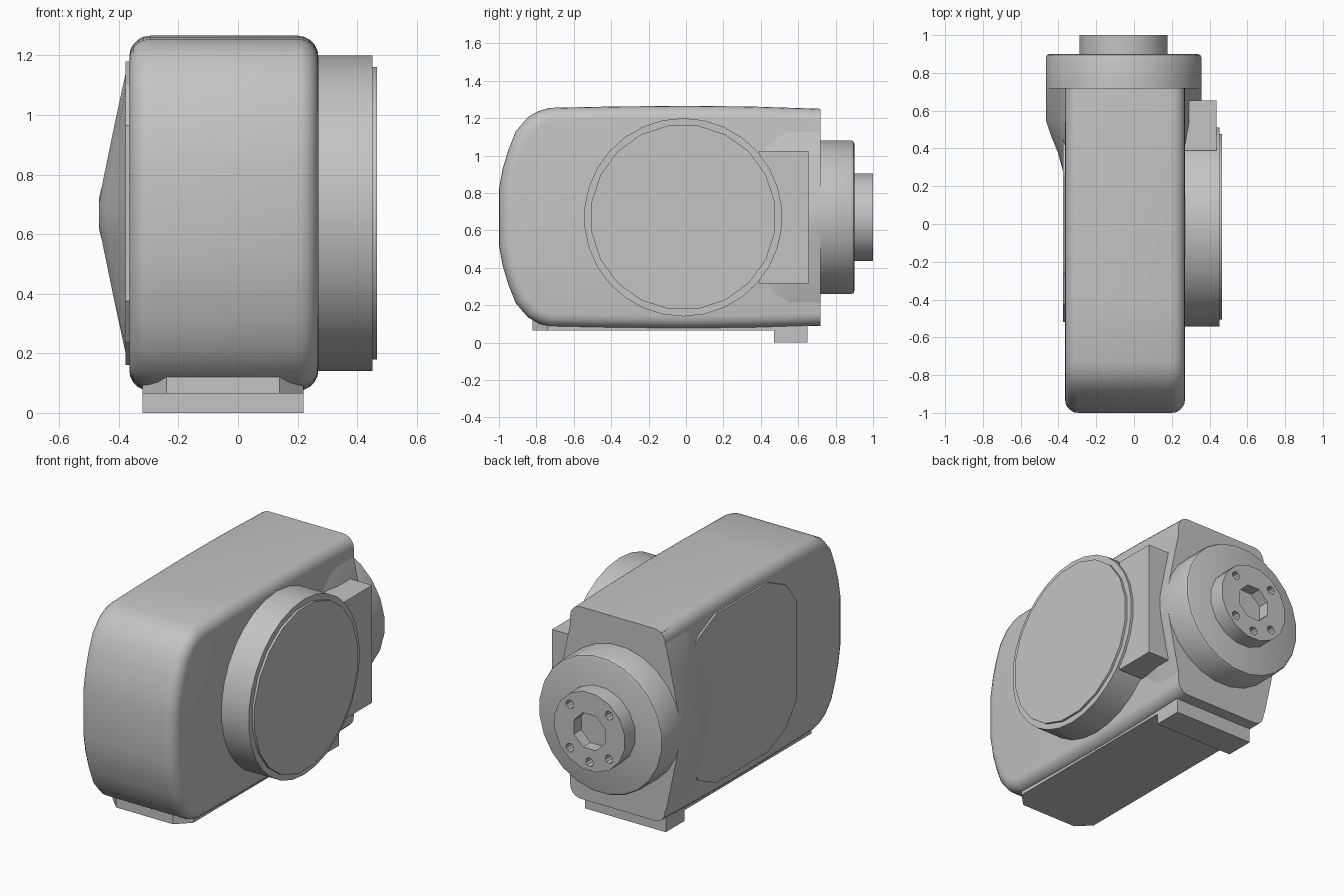
import bpy, bmesh, math

cube = bpy.data.objects.get("Cube")
if cube:
    bpy.data.objects.remove(cube, do_unlink=True)

grey = bpy.data.materials.new("plain_grey")
grey.use_nodes = True
tone = (0.55, 0.55, 0.55, 1)
grey.diffuse_color = tone
grey.node_tree.nodes["Principled BSDF"].inputs["Base Color"].default_value = tone

CX, CZ = -0.055, 0.67   # axis of the rear coupling
PLACE = {"x": lambda u, v, d: (d, u, v),
         "y": lambda u, v, d: (u, d, v),
         "z": lambda u, v, d: (u, v, d)}


def loft(name, rings, bevel=0, segments=3, bevel_rule=None):
    """Skin a list of equal-sized rings and cap both ends."""
    bm = bmesh.new()
    loops = [[bm.verts.new(p) for p in ring] for ring in rings]
    n = len(loops[0])
    for a, b in zip(loops, loops[1:]):
        for i in range(n):
            j = (i + 1) % n
            bm.faces.new((a[i], a[j], b[j], b[i]))
    bm.faces.new(loops[0])
    bm.faces.new(loops[-1])
    bmesh.ops.recalc_face_normals(bm, faces=bm.faces)
    if bevel:
        edges = [e for e in bm.edges if bevel_rule(e)]
        bmesh.ops.bevel(bm, geom=edges, offset=bevel, segments=segments,
                        profile=0.5, affect="EDGES", clamp_overlap=False)
        bmesh.ops.recalc_face_normals(bm, faces=bm.faces)
    mesh = bpy.data.meshes.new(name)
    bm.to_mesh(mesh)
    bm.free()
    mesh.materials.append(grey)
    ob = bpy.data.objects.new(name, mesh)
    bpy.context.collection.objects.link(ob)
    return ob


def prism(name, outline, axis, start, end, **kw):
    return loft(name, [[PLACE[axis](u, v, d) for u, v in outline]
                       for d in (start, end)], **kw)


def ngon(u, v, r, n, phase=0.5):
    return [(u + r * math.cos(math.tau * (i + phase) / n),
             v + r * math.sin(math.tau * (i + phase) / n)) for i in range(n)]


def rect(u0, u1, v0, v1):
    return [(u0, v0), (u1, v0), (u1, v1), (u0, v1)]


def mirrored(half):
    """Complete a (u, v) half outline by mirroring it across v = CZ."""
    return half + [(u, 2 * CZ - v) for u, v in reversed(half)]


def drill(target, cutter):
    mod = target.modifiers.new("hole", "BOOLEAN")
    mod.operation = "DIFFERENCE"
    mod.solver = "EXACT"
    mod.object = cutter
    cutter.hide_render = True
    bpy.context.view_layer.objects.active = target
    bpy.ops.object.modifier_apply(modifier=mod.name)
    bpy.data.objects.remove(cutter, do_unlink=True)


def flat_at(axis, *values):
    """Rule selecting edges that lie in a plane across the given axis."""
    return lambda e: any(all(abs(v.co[axis] - val) < 1e-4 for v in e.verts)
                         for val in values)


# Main housing: side outline with a rounded nose and soft long edges
side = mirrored([(0.72, 1.25), (0.35, 1.262), (0, 1.266), (-0.4, 1.262),
                 (-0.73, 1.255), (-0.79, 1.237), (-0.845, 1.205),
                 (-0.91, 1.13), (-0.95, 1.03), (-0.98, 0.93), (-1, 0.82)])
on_side = flat_at(0, -0.365, 0.27)
housing = prism("housing", side, "x", -0.365, 0.27, bevel=0.07, segments=5,
                bevel_rule=lambda e: on_side(e)
                and any(v.co.y < 0.71 for v in e.verts))

# Rear fairing: sides swell out towards the coupling
swell = [(0.285, 1.235), (0.32, 1.15), (0.36, 0.965), (0.4, 0.77), (0.412, 0.7)]
fairing_rings = []
for y, f in ((0.1, 0), (0.25, 0.25), (0.38, 0.52), (0.47, 0.8), (0.55, 1), (0.72, 1)):
    half = [(0.28 + f * (w - 0.28), z) for w, z in swell]
    right = mirrored(half)
    outline = right + [(-w, z) for w, z in reversed(right)]
    fairing_rings.append([(CX + w, y, z) for w, z in outline])
fairing = loft("rear_fairing", fairing_rings)

# Rear coupling: flange and drilled hub
flange = prism("rear_flange", ngon(CX, CZ, 0.415, 24), "y", 0.7, 0.9,
               bevel=0.018, segments=2, bevel_rule=flat_at(1, 0.9))
hub = prism("rear_hub", ngon(CX, CZ, 0.238, 16), "y", 0.88, 1.0)
drill(hub, prism("bore_cutter", ngon(CX, CZ, 0.112, 8), "y", 0.93, 1.1))
for angle in (45, 135, 225, 270, 315):
    a = math.radians(angle)
    spot = ngon(CX + 0.185 * math.cos(a), CZ + 0.185 * math.sin(a), 0.026, 10)
    drill(hub, prism("bolt_cutter", spot, "y", 0.94, 1.1))

# Large round cap on the left, with a thin cover and a connector block
drum = prism("side_drum", ngon(-0.015, CZ, 0.53, 30), "x", 0.2, 0.452)
cover = prism("drum_cover", ngon(-0.015, CZ, 0.497, 20), "x", 0.44, 0.466)
block = prism("connector_block", rect(0.39, 0.655, 0.315, 1.025), "x", 0.2, 0.437)

# Thin cut-corner panel on the right
panel = prism("side_panel", mirrored([(0.52, 0.965), (0.42, 1.1), (0.25, 1.18),
                                      (-0.25, 1.18), (-0.42, 1.1), (-0.52, 0.965)]),
              "x", -0.377, -0.34)

# Underside: base plate with clipped front corners and a rear foot
base = prism("base_plate", [(-0.32, 0.65), (-0.32, -0.74), (-0.24, -0.82),
                            (0.14, -0.82), (0.22, -0.74), (0.22, 0.65)],
             "z", 0.065, 0.14)
foot = prism("rear_foot", rect(-0.32, 0.22, 0.47, 0.65), "z", 0, 0.12)

# Smooth the curved parts, keeping crisp edges
bpy.ops.object.select_all(action="DESELECT")
for ob in (housing, fairing, flange, hub, drum, cover):
    ob.select_set(True)
bpy.context.view_layer.objects.active = housing
bpy.ops.object.shade_smooth_by_angle(angle=math.radians(32))
